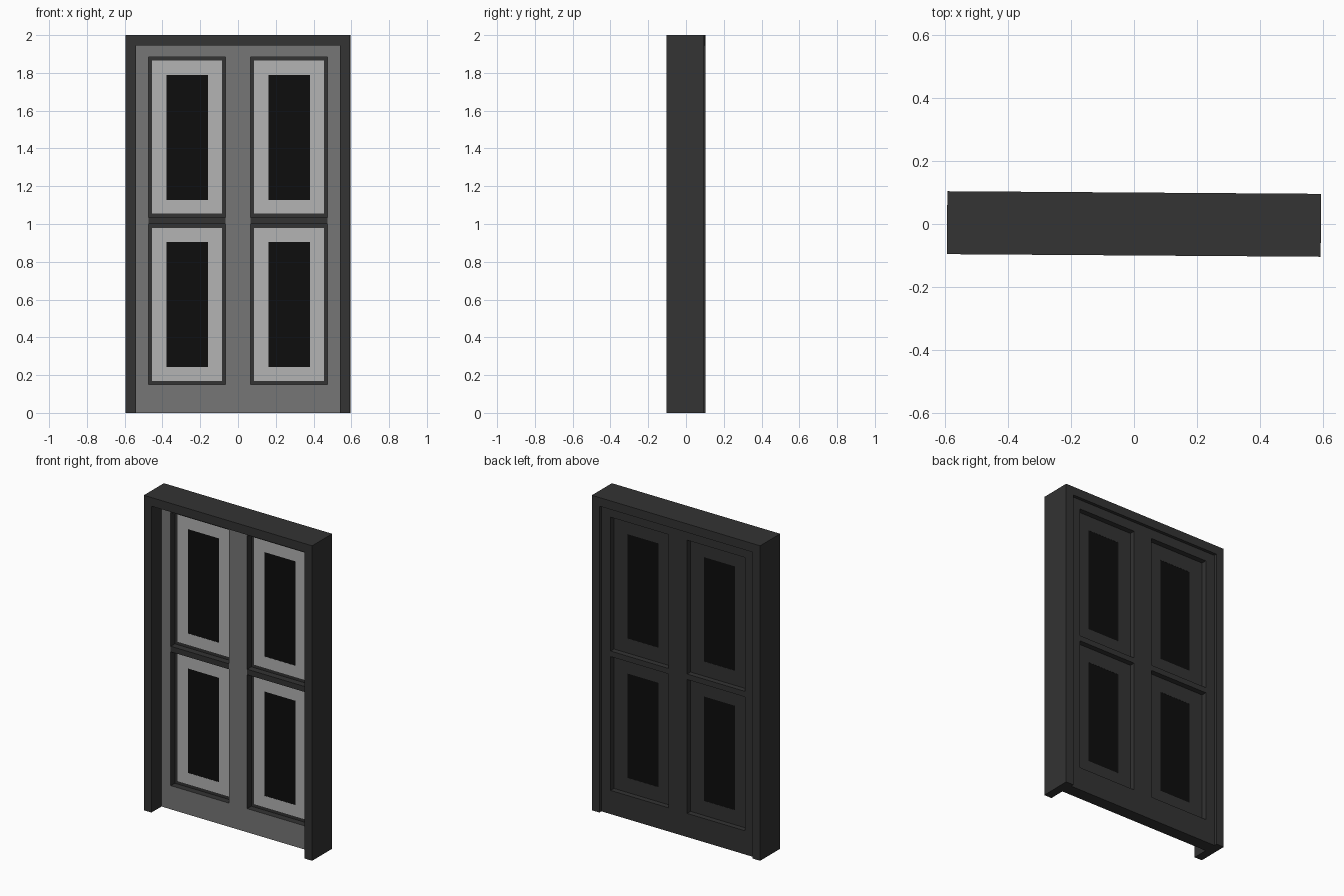
import bpy, bmesh, math
from mathutils import Matrix

if "Cube" in bpy.data.objects:
    bpy.data.objects.remove(bpy.data.objects["Cube"])


def material(name, v):
    m = bpy.data.materials.new(name)
    m.diffuse_color = (v, v, v, 1)
    m.use_nodes = True
    m.node_tree.nodes["Principled BSDF"].inputs["Base Color"].default_value = m.diffuse_color
    return m


DARK = material("dark_grey", 0.033)
MID = material("mid_grey", 0.18)
LIGHT = material("light_grey", 0.45)
BLACK = material("black", 0.004)
TURN = Matrix.Rotation(math.radians(-0.4), 4, 'Z')  # the door stands very slightly turned


def slab(name, outer, y0, y1, holes=(), front=DARK, body=DARK):
    """Upright slab (x0, x1, z0, z1) with rectangular holes; front face may differ in colour."""
    rects = [outer, *holes]
    xs = sorted({v for r in rects for v in r[:2]})
    zs = sorted({v for r in rects for v in r[2:]})
    bm = bmesh.new()
    for xa, xb in zip(xs, xs[1:]):
        for za, zb in zip(zs, zs[1:]):
            cx, cz = (xa + xb) / 2, (za + zb) / 2
            if any(h[0] < cx < h[1] and h[2] < cz < h[3] for h in holes):
                continue
            bm.faces.new([bm.verts.new((x, y0, z)) for x, z in
                          ((xa, za), (xb, za), (xb, zb), (xa, zb))])
    bmesh.ops.remove_doubles(bm, verts=bm.verts, dist=1e-5)
    ext = bmesh.ops.extrude_face_region(bm, geom=bm.faces[:], use_keep_orig=True)["geom"]
    bmesh.ops.translate(bm, verts=[g for g in ext if isinstance(g, bmesh.types.BMVert)],
                        vec=(0, y1 - y0, 0))
    bmesh.ops.recalc_face_normals(bm, faces=bm.faces)
    for f in bm.faces:
        f.material_index = 1 if f.normal.y < -0.9 else 0
    bmesh.ops.transform(bm, matrix=TURN, verts=bm.verts)
    me = bpy.data.meshes.new(name)
    bm.to_mesh(me)
    bm.free()
    me.materials.append(body)
    me.materials.append(front)
    ob = bpy.data.objects.new(name, me)
    bpy.context.collection.objects.link(ob)
    return ob


# Surround: two jambs and a head, open at the floor
slab("door_frame", (-0.594, 0.594, 0, 2), -0.1, 0.1, [(-0.54, 0.54, 0, 1.945)])

# Door leaf with one tall opening on each side of the centre stile
sides = [(-0.475, -0.065, "left"), (0.065, 0.475, "right")]
slab("door_leaf", (-0.54, 0.54, 0, 1.945), 0.0, 0.08,
     [(a, b, 0.15, 1.885) for a, b, _ in sides], front=MID)

for a, b, side in sides:
    # Cross rail dividing the opening
    slab(f"cross_rail_{side}", (a, b, 1.0, 1.035), 0.0, 0.08)
    for z0, z1, level in ((0.15, 1.0, "lower"), (1.035, 1.885, "upper")):
        glass = (a + 0.095, b - 0.095, z0 + 0.093, z1 - 0.095)
        inner = (a + 0.02, b - 0.02, z0 + 0.02, z1 - 0.02)
        # Dark border, pale panel and dark pane
        slab(f"panel_border_{level}_{side}", (a, b, z0, z1), 0.041, 0.046, [inner])
        slab(f"panel_{level}_{side}", inner, 0.038, 0.046, [glass], front=LIGHT)
        slab(f"pane_{level}_{side}", glass, 0.039, 0.045, front=BLACK, body=BLACK)
